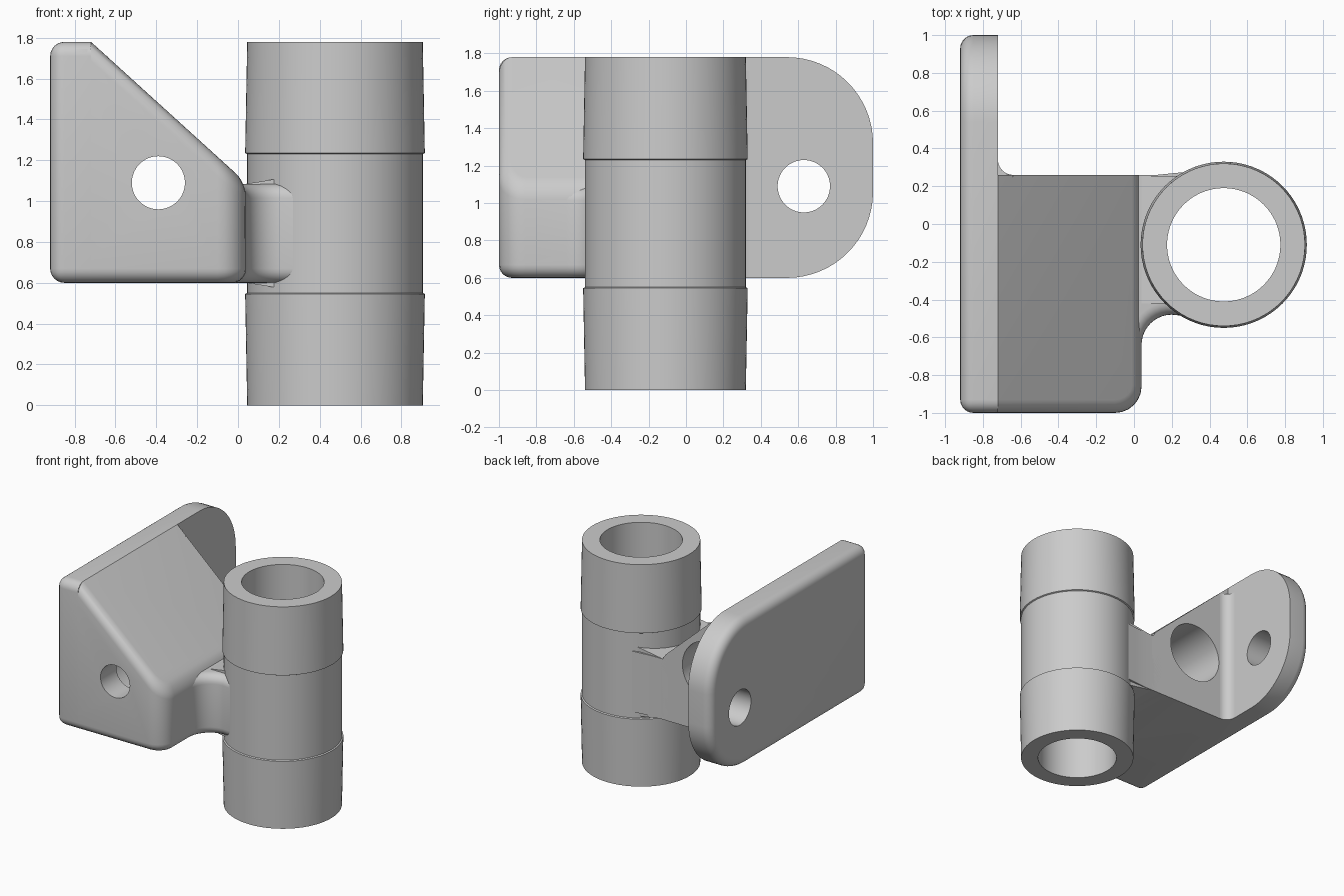
import bpy, bmesh
from math import sin, cos, pi, radians
from mathutils import Matrix, Vector

if "Cube" in bpy.data.objects:
    bpy.data.objects.remove(bpy.data.objects["Cube"])

grey = bpy.data.materials.new("plain_grey")
grey.use_nodes = True
grey.diffuse_color = (0.6, 0.6, 0.6, 1)
grey.node_tree.nodes["Principled BSDF"].inputs["Base Color"].default_value = grey.diffuse_color


def make(name, bm):
    bmesh.ops.recalc_face_normals(bm, faces=bm.faces)
    mesh = bpy.data.meshes.new(name)
    bm.to_mesh(mesh)
    bm.free()
    mesh.materials.append(grey)
    ob = bpy.data.objects.new(name, mesh)
    bpy.context.collection.objects.link(ob)
    return ob


def arc(cx, cy, r, start, end, steps=10):
    angles = [radians(start + (end - start) * i / steps) for i in range(steps + 1)]
    return [(cx + r * cos(a), cy + r * sin(a)) for a in angles]


def prism(name, points, place, depth):
    """Extrude a flat outline; place maps outline points into space."""
    bm = bmesh.new()
    near = [bm.verts.new(place(*p)) for p in points]
    far = [bm.verts.new(v.co + Vector(depth)) for v in near]
    bm.faces.new(near)
    bm.faces.new(far[::-1])
    for i in range(len(near)):
        bm.faces.new((near[i - 1], near[i], far[i], far[i - 1]))
    return make(name, bm)


def round_edges(ob, offset, test):
    """Round the sharp edges whose two end points pass the test."""
    bm = bmesh.new()
    bm.from_mesh(ob.data)
    edges = [e for e in bm.edges if e.calc_face_angle() > radians(30)
             and test(e.verts[0].co, e.verts[1].co)]
    bmesh.ops.bevel(bm, geom=edges, offset=offset, offset_type="OFFSET", segments=6,
                    profile=0.5, affect="EDGES", clamp_overlap=False)
    bm.to_mesh(ob.data)
    bm.free()
    ob.data.update()


def drill(target, axis, radius, centre, length):
    """Cut a round hole and discard the cutter."""
    turn = Vector((0, 0, 1)).rotation_difference(Vector(axis)).to_matrix().to_4x4()
    bm = bmesh.new()
    bmesh.ops.create_cone(bm, cap_ends=True, segments=64, radius1=radius, radius2=radius,
                          depth=length, matrix=Matrix.Translation(centre) @ turn)
    cutter = make("cutter", bm)
    cutter.hide_render = True
    mod = target.modifiers.new("hole", "BOOLEAN")
    mod.operation, mod.object, mod.solver = "DIFFERENCE", cutter, "EXACT"
    bpy.context.view_layer.update()
    bpy.context.view_layer.objects.active = target
    bpy.ops.object.modifier_apply(modifier=mod.name)
    bpy.data.objects.remove(cutter)
    bpy.context.view_layer.update()


# Flange: flat plate with a rounded rear end and a bolt hole
outline = [(-1, 0.6)] + arc(0.54, 1.06, 0.46, -90, 0, 16)
outline += arc(0.54, 1.32, 0.46, 0, 90, 16) + [(-1, 1.78)]
flange = prism("flange", outline, lambda y, z: (-0.92, y, z), (0.2, 0, 0))
round_edges(flange, 0.07, lambda a, b: max(a.x, b.x) < -0.919
            or (max(a.y, b.y) < -0.999 and abs(a.x - b.x) > 0.1))
drill(flange, (1, 0, 0), 0.14, (-0.82, 0.63, 1.09), 0.5)

# Block: sloping body with rounded front edges and a counterbored hole
profile = [(-0.8, 0.6), (0.04, 0.6), (0.04, 1.09), (-0.72, 1.78), (-0.8, 1.78)]
block = prism("block", profile, lambda x, z: (x, -1, z), (0, 1.26, 0))
round_edges(block, 0.14, lambda a, b: min(a.x, b.x) > 0.039 and max(a.y, b.y) < -0.999)
round_edges(block, 0.07, lambda a, b: max(a.x, b.x) > -0.79
            and (max(a.y, b.y) < -0.84 or (min(a.x, b.x) > 0.039 and min(a.y, b.y) < 0)))
drill(block, (0, 1, 0), 0.13, (-0.39, -0.9, 1.09), 0.4)
drill(block, (0, 1, 0), 0.24, (-0.39, -0.15, 1.09), 1.3)

# Fillet in the corner between flange and block
corner = [(-0.73, 0.25), (-0.64, 0.25)] + arc(-0.64, 0.34, 0.08, -90, -180) + [(-0.73, 0.34)]
fillet = prism("corner_fillet", corner, lambda x, y: (x, y, 0.6), (0, 0, 1.11))

# Web: joins the block to the tube with a hollow front curve
plan = [(-0.1, -0.8), (0.04, -0.8)] + arc(0.20, -0.64, 0.16, 180, 90)
plan += [(0.30, -0.49), (0.47, -0.3), (0.47, 0.2), (0.32, 0.28), (0.22, 0.27),
         (0.12, 0.26), (-0.1, 0.26)]
web = prism("web", plan, lambda x, y: (x, y, 0.6), (0, 0, 0.485))
round_edges(web, 0.07, lambda a, b: min(a.x, b.x) > 0.039 and max(a.x, b.x) < 0.31
            and max(a.y, b.y) < -0.47 and abs(a.z - b.z) < 0.01)

# Flare: thickens the web above and below as it meets the tube
flare_side = [(0.04, 0.6), (0.32, 0.555), (0.42, 0.555), (0.42, 1.13), (0.32, 1.13), (0.04, 1.085)]
flare = prism("web_flare", flare_side, lambda x, z: (x, -0.42, z), (0, 0.675, 0))
for part in (web, flare):
    drill(part, (0, 0, 1), 0.37, (0.475, -0.11, 0.9), 1.6)

# Tube: turned ring with two slightly flared ends
section = [(0.30, 0), (0.43, 0), (0.44, 0.545), (0.43, 0.55), (0.43, 1.23),
           (0.44, 1.235), (0.43, 1.78), (0.30, 1.78)]
bm = bmesh.new()
ring = [bm.verts.new((0.475 + r, -0.11, z)) for r, z in section]
loop = [bm.edges.new((ring[i - 1], ring[i])) for i in range(len(ring))]
bmesh.ops.spin(bm, geom=ring + loop, cent=(0.475, -0.11, 0), axis=(0, 0, 1),
               angle=2 * pi, steps=72)
bmesh.ops.remove_doubles(bm, verts=bm.verts, dist=0.0001)
tube = make("tube", bm)

# Smooth curved faces, keep edges crisp
bpy.context.view_layer.update()
bpy.ops.object.select_all(action="DESELECT")
for part in (flange, block, fillet, web, flare, tube):
    part.select_set(True)
bpy.context.view_layer.objects.active = tube
bpy.ops.object.shade_smooth_by_angle(angle=radians(30))
